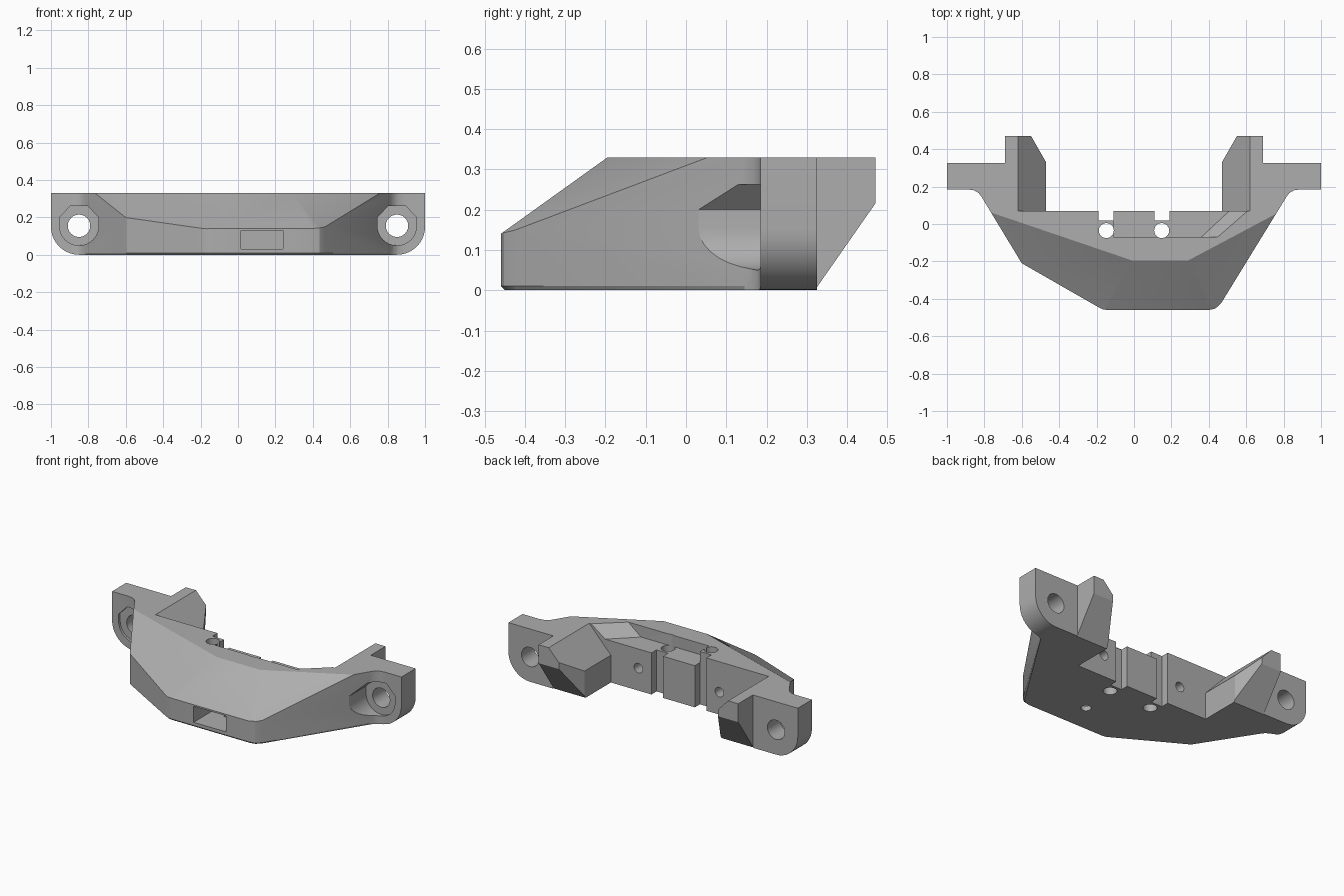
import bpy, bmesh, math
from mathutils import Vector

cube = bpy.data.objects.get("Cube")
if cube:
    bpy.data.objects.remove(cube, do_unlink=True)

grey = bpy.data.materials.new("plain grey")
grey.use_nodes = True
colour = (0.42, 0.42, 0.42, 1)
grey.diffuse_color = colour
grey.node_tree.nodes["Principled BSDF"].inputs["Base Color"].default_value = colour

TOP = 0.33


def prism(name, points, axis, low, high, top_points=None):
    """Extrude a 2D outline along an axis, optionally lofting to another outline."""
    place = {"X": lambda a, b, d: (d, a, b),
             "Y": lambda a, b, d: (a, d, b),
             "Z": lambda a, b, d: (a, b, d)}[axis]
    bm = bmesh.new()
    first = [bm.verts.new(place(a, b, low)) for a, b in points]
    last = [bm.verts.new(place(a, b, high)) for a, b in (top_points or points)]
    bm.faces.new(first)
    bm.faces.new(last)
    n = len(first)
    for i in range(n):
        j = (i + 1) % n
        bm.faces.new((first[i], first[j], last[j], last[i]))
    bmesh.ops.recalc_face_normals(bm, faces=bm.faces)
    mesh = bpy.data.meshes.new(name)
    bm.to_mesh(mesh)
    bm.free()
    obj = bpy.data.objects.new(name, mesh)
    bpy.context.collection.objects.link(obj)
    return obj


def arc(cx, cy, r, start, end, steps):
    angles = [math.radians(start + (end - start) * i / steps) for i in range(steps + 1)]
    return [(cx + r * math.cos(t), cy + r * math.sin(t)) for t in angles]


def circle(cx, cy, r):
    return arc(cx, cy, r, 0, 345, 23)


def box(x0, y0, x1, y1):
    return [(x0, y0), (x1, y0), (x1, y1), (x0, y1)]


def flip(points, side):
    return [(a * side, b) for a, b in points]


# Plan outline: shared side half, then the two different front corners
side_half = [(0.815, 0.145), (0.83, 0.165), (0.855, 0.18), (0.89, 0.185),
             (1, 0.185), (1, 0.325), (0.69, 0.325), (0.69, 0.47),
             (0.55, 0.47), (0.47, 0.33), (0.47, 0.07)]
front_right = [(0.40, -0.46), (0.435, -0.452), (0.465, -0.425)]
front_left = [(-0.6, -0.21), (-0.19, -0.445), (-0.165, -0.457), (-0.14, -0.46)]
outline = front_right + side_half + flip(side_half, -1)[::-1] + front_left
body = prism("bracket_body", outline, "Z", 0, TOP)
body.data.materials.append(grey)

# Small chamfer round the front lower edge, then the three sloped front facets
bm = bmesh.new()
bm.from_mesh(body.data)
lower = [e for e in bm.edges if all(v.co.z < 0.001 and v.co.y < 0.15 for v in e.verts)]
bmesh.ops.bevel(bm, geom=lower, offset=0.01, segments=1, affect="EDGES")
ridge_l, ridge_r = Vector((-0.01, -0.195, TOP)), Vector((0.29, -0.195, TOP))
low_l, low_r = Vector((-0.15, -0.46, 0.14)), Vector((0.43, -0.46, 0.14))
for a, b, c in ((low_l, low_r, ridge_l),
                (low_l, ridge_l, Vector((-0.76, 0.06, TOP))),
                (low_r, ridge_r, Vector((0.77, 0.06, TOP)))):
    normal = (b - a).cross(c - a).normalized()
    if normal.z < 0:
        normal = -normal
    cut = bmesh.ops.bisect_plane(bm, geom=bm.verts[:] + bm.edges[:] + bm.faces[:],
                                 plane_co=a, plane_no=normal, clear_outer=True)
    rim = [e for e in cut["geom_cut"] if isinstance(e, bmesh.types.BMEdge) and e.is_boundary]
    bmesh.ops.edgeloop_fill(bm, edges=rim)
bmesh.ops.recalc_face_normals(bm, faces=bm.faces)
bm.to_mesh(body.data)
bm.free()

cutters = []


def cutter(*args, **kwargs):
    obj = prism(*args, **kwargs)
    obj.hide_render = True
    cutters.append(obj)


# Underside slope at the back of both prongs
cutter("prong_under_cut", [(0.306, -0.02), (0.47, 0.215), (0.54, 0.315), (0.6, -0.02)],
       "X", -0.695, 0.695)

for s in (1, -1):
    # Inward slope on top of the prong
    cutter("prong_slope_cut", flip([(0.62, TOP), (0.46, 0.16), (0.3, 0.16), (0.3, 0.4), (0.682, 0.4)], s),
           "Y", 0.07, 0.6)
    # Rounded lower corner of the ear
    corner = arc(0.85, 0.15, 0.15, 270, 360, 10) + [(1.1, 0.15), (1.1, -0.1), (0.85, -0.1)]
    cutter("ear_corner_cut", flip(corner, s), "Y", 0, 0.5)
    # Screw hole and its flat-topped recess
    cutter("screw_hole", flip(circle(0.85, 0.155, 0.06), s), "Y", 0, 0.5)
    recess = arc(0.85, 0.155, 0.105, 180, 360, 16) + [(0.955, 0.2), (0.895, 0.262), (0.805, 0.262), (0.745, 0.2)]
    cutter("screw_recess", flip(recess, s), "Y", -0.3, 0.2)
    # Pin hole, slot and back socket
    cutter("pin_hole", circle(0.148 * s, -0.035, 0.04), "Z", -0.1, 0.5)
    cutter("back_slot", flip(box(0.11, 0.02, 0.19, 0.2), s), "Z", -0.1, 0.5)
    cutter("back_socket", circle(0.28 * s, 0.14, 0.03), "Y", -0.04, 0.2)

# Shallow top pocket with a sloped end
cutter("top_pocket", [(-0.11, -0.07), (0.36, -0.07), (0.51, 0.07), (0.51, 0.09), (-0.11, 0.09)],
       "Z", 0.26, 0.34,
       top_points=[(-0.11, -0.07), (0.46, -0.07), (0.62, 0.07), (0.62, 0.09), (-0.11, 0.09)])

# Front window and the small hole under it
cutter("front_window", box(0.015, 0.03, 0.24, 0.13), "Y", -0.6, -0.22)
cutter("window_drain", circle(0.128, -0.27, 0.03), "Z", -0.1, 0.08)

bpy.context.view_layer.objects.active = body
body.select_set(True)
for obj in cutters:
    mod = body.modifiers.new(obj.name, "BOOLEAN")
    mod.operation = "DIFFERENCE"
    mod.solver = "EXACT"
    mod.object = obj
    bpy.ops.object.modifier_apply(modifier=mod.name)
    bpy.data.objects.remove(obj, do_unlink=True)

body.data.materials.clear()
body.data.materials.append(grey)
for face in body.data.polygons:
    face.material_index = 0
bpy.ops.object.shade_smooth_by_angle(angle=math.radians(25))
